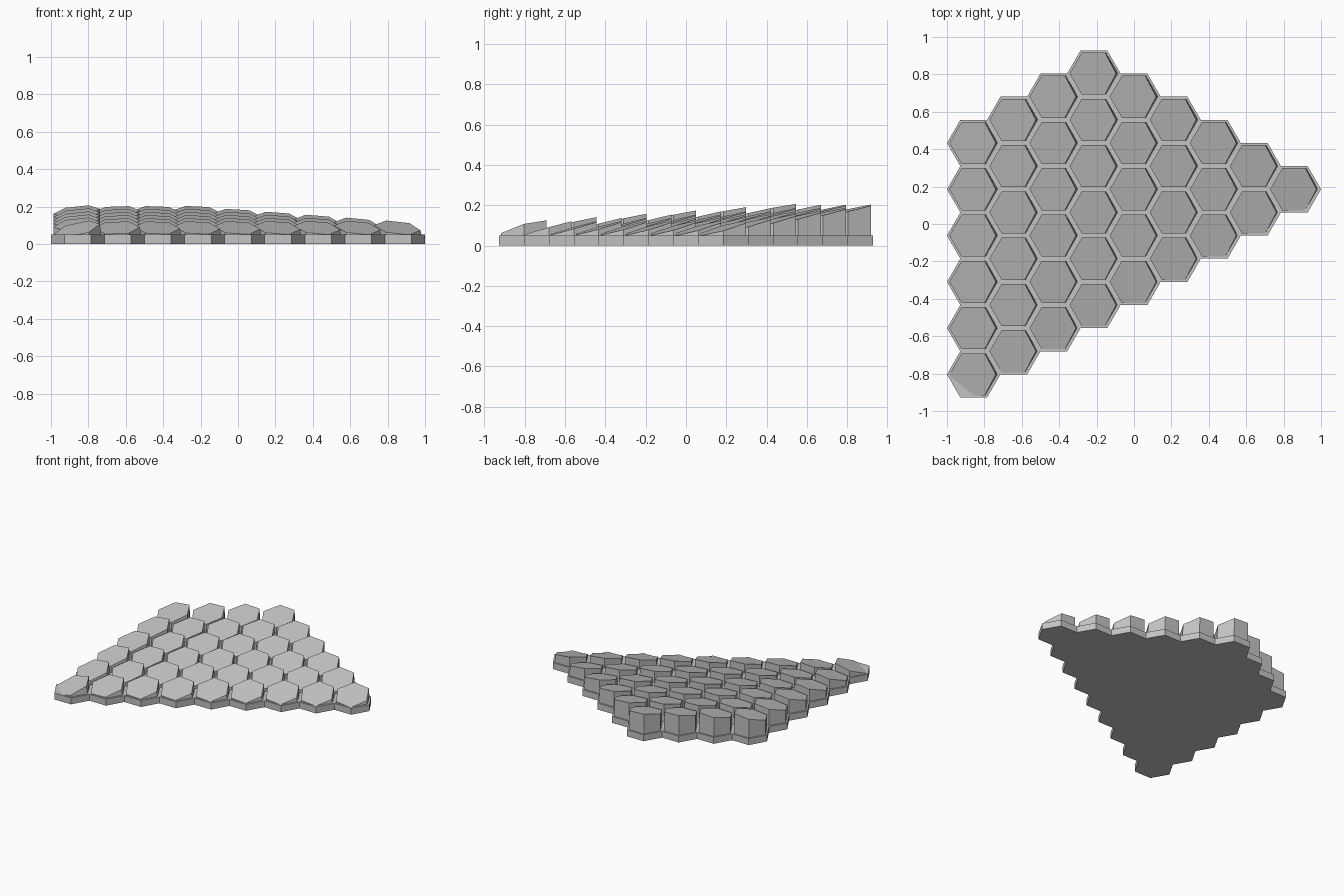
import bpy
import bmesh
from math import cos, sin, radians, sqrt

cube = bpy.data.objects.get("Cube")
if cube:
    bpy.data.objects.remove(cube)

R = 1 / 7                 # outer radius of a cell
ROW = sqrt(3) * R         # spacing between rows
TILE_R = 0.13             # radius of a raised tile
BASE_H = 0.05

# One plain material
grey = bpy.data.materials.new("plain_grey")
grey.use_nodes = True
colour = (0.55, 0.55, 0.55, 1)
grey.diffuse_color = colour
grey.node_tree.nodes["Principled BSDF"].inputs["Base Color"].default_value = colour


def make_object(name, bm):
    bmesh.ops.recalc_face_normals(bm, faces=bm.faces)
    mesh = bpy.data.meshes.new(name)
    bm.to_mesh(mesh)
    bm.free()
    mesh.materials.append(grey)
    obj = bpy.data.objects.new(name, mesh)
    bpy.context.collection.objects.link(obj)
    return obj


def hexagon(x, y, radius):
    return [(x + radius * cos(radians(60 * k)), y + radius * sin(radians(60 * k)))
            for k in range(6)]


# Cell layout: nine columns, longest on the left, tapering to one cell
cells = []
for col in range(9):
    x = (col - 4) * 1.5 * R
    top = 3.25 * ROW - abs(col - 3) * ROW / 2
    for row in range(min(6, 9 - col)):
        cells.append((col, row, x, top - row * ROW))

# Base plate: hexagons welded together and extruded
bm = bmesh.new()
for col, row, x, y in cells:
    bm.faces.new([bm.verts.new((px, py, 0)) for px, py in hexagon(x, y, R)])
bmesh.ops.remove_doubles(bm, verts=bm.verts, dist=0.001)
ext = bmesh.ops.extrude_face_region(bm, geom=bm.faces[:], use_keep_orig=True)
raised = [g for g in ext["geom"] if isinstance(g, bmesh.types.BMVert)]
bmesh.ops.translate(bm, verts=raised, vec=(0, 0, BASE_H))
make_object("base_plate", bm)

# Raised tiles: hexagonal prisms with tilted tops, rising toward the back left
bm = bmesh.new()
for col, row, x, y in cells:
    rise = 0.866 * y - 0.5 * x + 0.268
    height = 0.087 + 0.082 * rise
    slope_x = max(0.1 - 0.07 * col, -0.01 - 0.012 * col)
    slope_y = 0.28 - 0.05 * rise
    if col == 0 and row == 5:          # corner tile dips into the plate
        height, slope_x, slope_y = 0.08, 0.21, 0.28
    lower = [bm.verts.new((px, py, 0.02)) for px, py in hexagon(x, y, TILE_R)]
    upper = []
    for px, py in hexagon(x, y, TILE_R):
        z = height + slope_x * (px - x) + slope_y * (py - y)
        lean = 0.09 * max(0, px - x)   # right-hand walls lean inward
        upper.append(bm.verts.new((px - lean, py, z)))
    bm.faces.new(upper)
    bm.faces.new(lower[::-1])
    for k in range(6):
        n = (k + 1) % 6
        bm.faces.new((lower[k], lower[n], upper[n], upper[k]))
make_object("tilted_tiles", bm)
